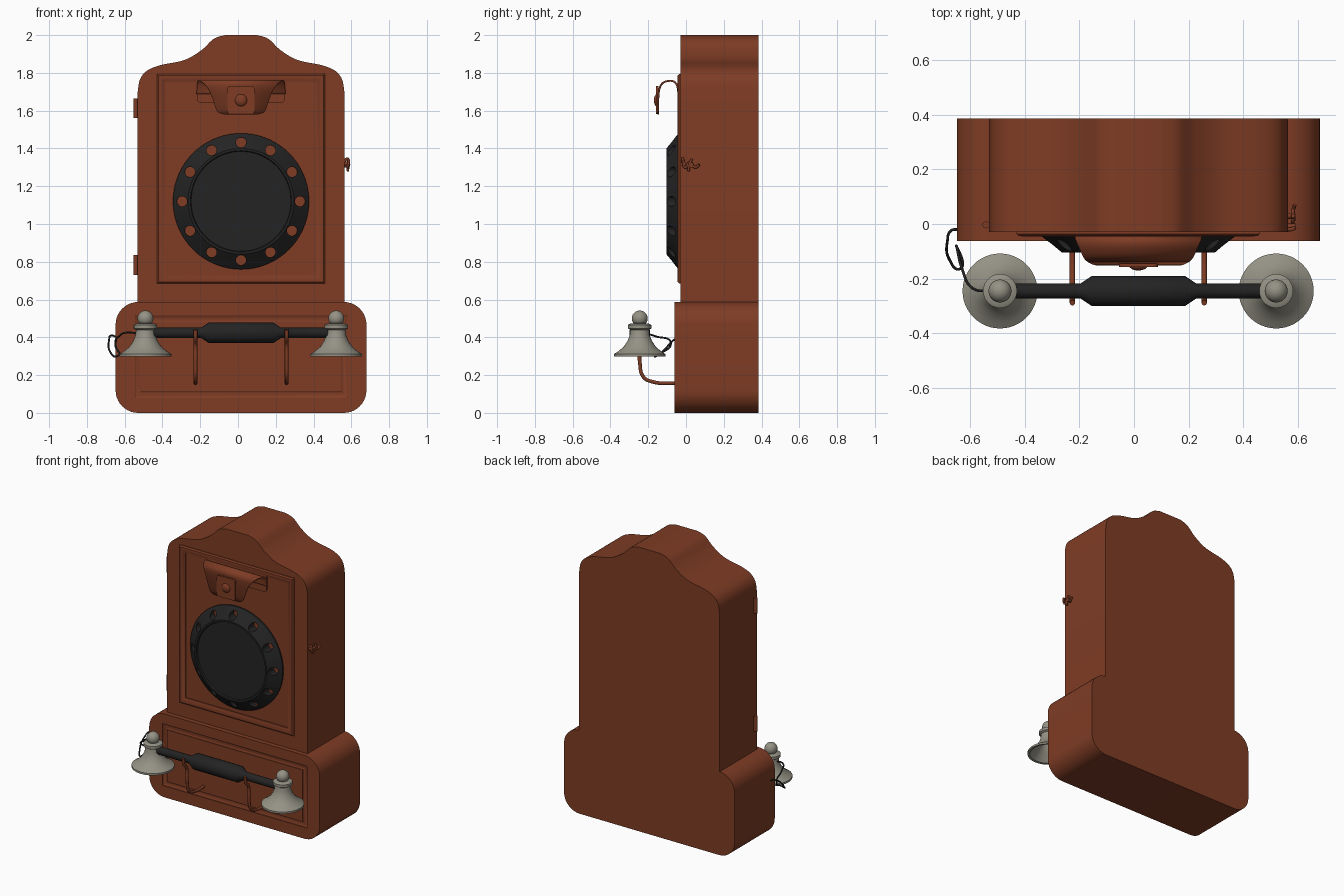
import bpy, bmesh, math
from mathutils import Vector, Matrix

if "Cube" in bpy.data.objects:
    bpy.data.objects.remove(bpy.data.objects["Cube"], do_unlink=True)

CX = 0.016          # body centre line
FRONT = -0.03       # cabinet front
BASE_FRONT = -0.062
BACK = 0.385


def material(name, rgb):
    m = bpy.data.materials.new(name)
    m.use_nodes = True
    m.diffuse_color = (*rgb, 1)
    m.node_tree.nodes["Principled BSDF"].inputs["Base Color"].default_value = (*rgb, 1)
    return m


WOOD = material("red brown wood", (0.21, 0.045, 0.018))
BLACK = material("black", (0.017, 0.017, 0.017))
METAL = material("warm grey metal", (0.3, 0.29, 0.235))


def activate(ob):
    bpy.ops.object.select_all(action="DESELECT")
    ob.select_set(True)
    bpy.context.view_layer.objects.active = ob


def smooth(ob, angle=35):
    activate(ob)
    bpy.ops.object.shade_smooth_by_angle(angle=math.radians(angle))
    return ob


def finish(name, bm, mat, angle=35):
    bmesh.ops.remove_doubles(bm, verts=bm.verts, dist=1e-5)
    bmesh.ops.recalc_face_normals(bm, faces=bm.faces)
    me = bpy.data.meshes.new(name)
    bm.to_mesh(me)
    bm.free()
    me.materials.append(mat)
    ob = bpy.data.objects.new(name, me)
    bpy.context.collection.objects.link(ob)
    return smooth(ob, angle)


def prism(name, outline, y0, y1, mat):
    """Extrude an (x, z) outline along y."""
    bm = bmesh.new()
    a = [bm.verts.new((x, y0, z)) for x, z in outline]
    b = [bm.verts.new((x, y1, z)) for x, z in outline]
    bm.faces.new(a)
    bm.faces.new(b[::-1])
    for i in range(len(a)):
        j = (i + 1) % len(a)
        bm.faces.new((a[i], b[i], b[j], a[j]))
    return finish(name, bm, mat)


def rounded(x0, x1, z0, z1, r, steps=10):
    pts = []
    corners = ((x1 - r, z1 - r), (x0 + r, z1 - r), (x0 + r, z0 + r), (x1 - r, z0 + r))
    for k, (cx, cz) in enumerate(corners):
        for i in range(steps + 1):
            a = math.pi / 2 * (k + i / steps)
            pts.append((cx + r * math.cos(a), cz + r * math.sin(a)))
    return pts


def lathe(name, profile, axis, centre, mat, n=48, angle=35):
    """Revolve (radius, height) points around an axis."""
    turn = Vector((0, 0, 1)).rotation_difference(Vector(axis)).to_matrix().to_4x4()
    bm = bmesh.new()
    rings = [[bm.verts.new((r * math.cos(t), r * math.sin(t), h))
              for t in (2 * math.pi * i / n for i in range(n))] for r, h in profile]
    for a, b in zip(rings, rings[1:]):
        for i in range(n):
            j = (i + 1) % n
            bm.faces.new((a[i], a[j], b[j], b[i]))
    bmesh.ops.transform(bm, matrix=Matrix.Translation(centre) @ turn, verts=bm.verts)
    return finish(name, bm, mat, angle)


def frame(name, x0, x1, z0, z1, section, mat):
    """Mitred rectangular moulding; section holds (inset, y) points."""
    bm = bmesh.new()
    loops = [[bm.verts.new((x, y, z)) for x, z in
              ((x0 + d, z0 + d), (x1 - d, z0 + d), (x1 - d, z1 - d), (x0 + d, z1 - d))]
             for d, y in section]
    for a, b in zip(loops, loops[1:] + loops[:1]):
        for i in range(4):
            j = (i + 1) % 4
            bm.faces.new((a[i], a[j], b[j], b[i]))
    return finish(name, bm, mat)


def tube(name, points, radius, mat):
    cu = bpy.data.curves.new(name, "CURVE")
    cu.dimensions = "3D"
    cu.bevel_depth = radius
    cu.bevel_resolution = 3
    cu.use_fill_caps = True
    sp = cu.splines.new("BEZIER")
    sp.bezier_points.add(len(points) - 1)
    for bp, p in zip(sp.bezier_points, points):
        bp.co = p
        bp.handle_left_type = bp.handle_right_type = "AUTO"
    cu.materials.append(mat)
    ob = bpy.data.objects.new(name, cu)
    bpy.context.collection.objects.link(ob)
    activate(ob)
    bpy.ops.object.convert(target="MESH")
    return smooth(bpy.context.view_layer.objects.active, 50)


def cut(ob, cutter):
    cutter.hide_render = True
    mod = ob.modifiers.new("cut", "BOOLEAN")
    mod.operation = "DIFFERENCE"
    mod.solver = "EXACT"
    mod.object = cutter
    activate(ob)
    bpy.ops.object.modifier_apply(modifier=mod.name)
    bpy.data.objects.remove(cutter, do_unlink=True)
    smooth(ob)


def spline(pts, steps=6):
    p = [Vector(q) for q in [pts[0], *pts, pts[-1]]]
    out = []
    for a, b, c, d in zip(p, p[1:], p[2:], p[3:]):
        for i in range(steps):
            t = i / steps
            out.append(0.5 * (2 * b + (c - a) * t + (2 * a - 5 * b + 4 * c - d) * t * t
                              + (3 * b - a - 3 * c + d) * t ** 3))
    return out + [p[-1]]


# Cabinet with a crested top
crest = [(0.547, 1.70), (0.535, 1.765), (0.50, 1.81), (0.43, 1.84), (0.30, 1.868),
         (0.21, 1.92), (0.145, 1.98), (0.085, 2.0)]
half = [(0.547, 0.58)] + [tuple(p) for p in spline(crest)]
prism("cabinet", [(CX + x, z) for x, z in half] + [(CX - x, z) for x, z in half[::-1]],
      FRONT, BACK, WOOD)

# Base box with a moulded groove
base = prism("base", rounded(-0.648, 0.68, 0, 0.587, 0.12), BASE_FRONT, BACK, WOOD)
groove = [(0, -0.08), (0, -0.056), (0.01, -0.05), (0.026, -0.05), (0.035, -0.056), (0.035, -0.08)]
cut(base, frame("groove_cutter", -0.545, 0.58, 0.08, 0.515, groove, WOOD))

# Door moulding
bead = [(0, -0.02), (0, -0.036), (0.008, -0.044), (0.022, -0.045),
        (0.034, -0.038), (0.045, -0.036), (0.045, -0.02)]
frame("door_moulding", -0.43, 0.46, 0.685, 1.795, bead, WOOD)

# Dial with twelve finger holes
hub = Vector((CX, FRONT, 1.12))
dial = lathe("dial", [(0, 0), (0.36, 0), (0.36, 0.01), (0.28, 0.074), (0.268, 0.074),
                      (0.264, 0.064), (0, 0.064)], (0, -1, 0), hub, BLACK, 72)
for i in range(12):
    a = math.pi / 6 * i
    spot = hub + Vector((math.cos(a), 0, math.sin(a))) * 0.312
    cut(dial, lathe("hole_cutter", [(0, -0.05), (0.027, -0.05), (0.027, 0.15), (0, 0.15)],
                    (0, -1, 0), spot, BLACK, 24))

# Curved bracket above the dial
prism("bracket_plate", rounded(-0.217, 0.25, 1.64, 1.765, 0.025, 5), -0.038, -0.02, WOOD)
strip = spline([(-0.04, 1.69, 0.235), (-0.046, 1.73, 0.233), (-0.062, 1.753, 0.228),
                (-0.09, 1.758, 0.215), (-0.125, 1.745, 0.197), (-0.142, 1.71, 0.17),
                (-0.147, 1.66, 0.15), (-0.147, 1.61, 0.133), (-0.147, 1.59, 0.12),
                (-0.147, 1.58, 0.09)], 4)
bm = bmesh.new()
rows = [[bm.verts.new((CX + s * w, y, z)) for s in (-1, 1)] for y, z, w in strip]
for a, b in zip(rows, rows[1:]):
    bm.faces.new((a[0], a[1], b[1], b[0]))
bracket = finish("bracket", bm, WOOD)
bracket.modifiers.new("thickness", "SOLIDIFY").thickness = 0.01
bracket.modifiers["thickness"].offset = 0
prism("bracket_badge", rounded(-0.055, 0.087, 1.582, 1.73, 0.015, 4), -0.158, -0.145, WOOD)
lathe("bracket_button", [(0.033, 0), (0.032, 0.006), (0.024, 0.013), (0.012, 0.017), (0, 0.018)],
      (0, -1, 0), (CX, -0.152, 1.655), WOOD, 24, 60)

# Hinges and side latch
for name, z in (("upper", 1.56), ("lower", 0.73)):
    lathe(name + "_hinge", [(0, 0), (0.013, 0), (0.013, 0.105), (0, 0.105)],
          (0, 0, 1), (-0.541, -0.003, z), WOOD, 16)
tube("latch_hook", [(0.56, -0.02, 1.33), (0.58, -0.018, 1.345), (0.58, -0.005, 1.30),
                    (0.581, 0.02, 1.325), (0.582, 0.05, 1.30), (0.588, 0.07, 1.315)], 0.007, WOOD)
for name, y, z in (("front", -0.01, 1.32), ("rear", 0.03, 1.31)):
    lathe(name + "_latch_peg", [(0, 0), (0.011, 0), (0.011, 0.034), (0, 0.034)],
          (1, 0, 0), (0.556, y, z), WOOD, 12)
tube("latch_lever", [(0.582, 0.03, 1.345), (0.584, 0.018, 1.31), (0.58, 0.012, 1.28)], 0.007, WOOD)

# Handset cradle hooks
for side, x in (("right", -0.225), ("left", 0.257)):
    path = [(-0.05, 0.157), (-0.17, 0.163), (-0.225, 0.19), (-0.245, 0.27),
            (-0.25, 0.36), (-0.282, 0.40), (-0.288, 0.44)]
    tube(side + "_cradle_hook", [(x, y, z) for y, z in path], 0.01, WOOD)

# Handset bar with a thick grip
bar = [(0, -0.50), (0.027, -0.50), (0.027, -0.212), (0.055, -0.17)]
lathe("handset_bar", bar + [(r, -h) for r, h in bar[::-1]], (1, 0, 0),
      (CX, -0.245, 0.424), BLACK, 24)

# Hollow bell cups with ball tops
bell = [(0, 0.43), (0.035, 0.42), (0.05, 0.38), (0.08, 0.345), (0.122, 0.30), (0.137, 0.298),
        (0.137, 0.311), (0.115, 0.325), (0.085, 0.35), (0.065, 0.38), (0.053, 0.41),
        (0.05, 0.44), (0.062, 0.447), (0.062, 0.466), (0.048, 0.473), (0.03, 0.475)]
ball = [(0.042 * math.cos(t), 0.5 + 0.042 * math.sin(t))
        for t in (math.radians(-40 + 13 * i) for i in range(11))]
for side, x in (("right", -0.49), ("left", 0.52)):
    lathe(side + "_bell", bell + ball[:-1] + [(0, 0.542)], (0, 0, 1), (x, -0.245, 0), METAL)

# Looping cord
tube("cord", [(-0.52, -0.245, 0.42), (-0.59, -0.235, 0.425), (-0.63, -0.16, 0.405),
              (-0.65, -0.08, 0.37), (-0.64, -0.165, 0.30), (-0.675, -0.13, 0.32),
              (-0.682, -0.06, 0.39), (-0.67, -0.025, 0.41), (-0.64, -0.02, 0.40)], 0.005, BLACK)
